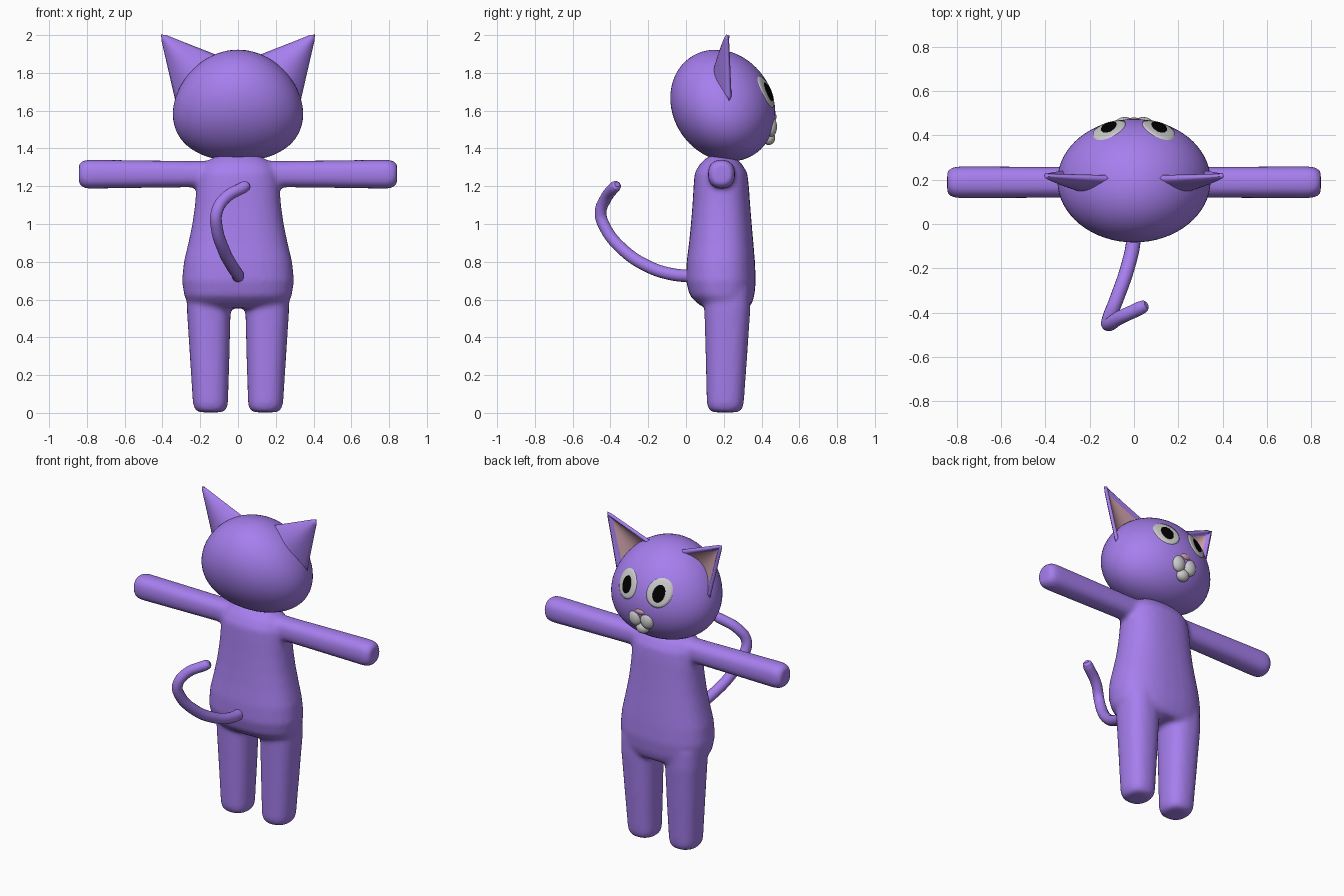
import bpy, bmesh, math
from mathutils import Vector

if "Cube" in bpy.data.objects:
    bpy.data.objects.remove(bpy.data.objects["Cube"])


def material(name, rgb):
    m = bpy.data.materials.new(name)
    m.diffuse_color = (*rgb, 1)
    m.use_nodes = True
    m.node_tree.nodes["Principled BSDF"].inputs["Base Color"].default_value = m.diffuse_color
    return m


PURPLE = material("purple", (0.38, 0.21, 0.85))
PINK = material("pink", (0.62, 0.36, 0.40))
BLACK = material("black", (0.0, 0.0, 0.0))


def finish(bm, name, mat=None):
    bmesh.ops.recalc_face_normals(bm, faces=bm.faces)
    for f in bm.faces:
        f.smooth = True
    me = bpy.data.meshes.new(name)
    bm.to_mesh(me)
    bm.free()
    ob = bpy.data.objects.new(name, me)
    bpy.context.collection.objects.link(ob)
    if mat:
        me.materials.append(mat)
    return ob


def loft(bm, rings, a, b, power=2.4, n=32):
    """Skin rounded rings: (centre, half size along a, half size along b)."""
    loops = []
    for c, ra, rb in rings:
        loop = []
        for i in range(n):
            t = 2 * math.pi * i / n
            ca, sa = math.cos(t), math.sin(t)
            p = Vector(c)
            p += Vector(a) * ra * math.copysign(abs(ca) ** (2 / power), ca)
            p += Vector(b) * rb * math.copysign(abs(sa) ** (2 / power), sa)
            loop.append(bm.verts.new(p))
        loops.append(loop)
    for l0, l1 in zip(loops, loops[1:]):
        for i in range(n):
            bm.faces.new((l0[i], l0[(i + 1) % n], l1[(i + 1) % n], l1[i]))
    bm.faces.new(loops[0])
    bm.faces.new(loops[-1])


# Body: torso, legs and arms fused into one soft skin
X, Y, Z = (1, 0, 0), (0, 1, 0), (0, 0, 1)
bm = bmesh.new()
torso = [  # z, half width, back y, front y
    (0.555, 0.22, 0.10, 0.33), (0.58, 0.265, 0.06, 0.35), (0.62, 0.285, 0.02, 0.362),
    (0.70, 0.297, 0.0, 0.37), (0.80, 0.287, 0.003, 0.365), (0.90, 0.263, 0.016, 0.357),
    (1.00, 0.242, 0.026, 0.348), (1.10, 0.228, 0.034, 0.34), (1.20, 0.22, 0.04, 0.333),
    (1.27, 0.21, 0.045, 0.325), (1.32, 0.18, 0.075, 0.295), (1.36, 0.12, 0.12, 0.25)]
loft(bm, [((0, (y0 + y1) / 2, z), w, (y1 - y0) / 2) for z, w, y0, y1 in torso], X, Y)
for s in (-1, 1):
    leg = [(0.003, 0.145, 0.065, 0.07), (0.02, 0.145, 0.085, 0.09), (0.05, 0.146, 0.093, 0.098),
           (0.30, 0.15, 0.105, 0.11), (0.55, 0.155, 0.116, 0.122), (0.66, 0.155, 0.116, 0.122)]
    loft(bm, [((s * x, 0.17 + rb * 0.4 if z > 0.05 else 0.208, z), ra, rb)
              for z, x, ra, rb in leg], X, Y)
    arm = [(0.05, 0.072, 0.07), (0.25, 0.070, 0.07), (0.79, 0.077, 0.072),
           (0.82, 0.073, 0.068), (0.842, 0.055, 0.05)]
    loft(bm, [((s * x, 0.188, 1.264), ry, rz) for x, rz, ry in arm], Y, Z)
body = finish(bm, "body", PURPLE)
rm = body.modifiers.new("fuse", 'REMESH')
rm.mode = 'VOXEL'
rm.voxel_size = 0.014
rm.use_smooth_shade = True
sm = body.modifiers.new("soften", 'SMOOTH')
sm.factor = 0.5
sm.iterations = 8

# Head: sphere with heavy cheeks, tipped forward
HC, HR = Vector((0, 0.195, 1.627)), Vector((0.345, 0.278, 0.293))


def ball(name, centre, radius, mat=None, seg=32, warp=None):
    bm = bmesh.new()
    bmesh.ops.create_uvsphere(bm, u_segments=seg, v_segments=seg // 2, radius=1)
    for v in bm.verts:
        if warp:
            v.co.z += warp(v.co)
        v.co = Vector(v.co[i] * radius[i] + centre[i] for i in range(3))
    return finish(bm, name, mat)


def droop(p):
    return -0.154 * p.x ** 2 - 0.137 * p.y


ball("head", HC, HR, PURPLE, 64, droop)


def head_y(x, z):
    """Face surface depth at a given x and z."""
    u, v = (x - HC.x) / HR.x, 0.8
    for _ in range(12):
        w = (z - HC.z) / HR.z + 0.154 * u * u + 0.137 * v
        v = math.sqrt(max(0.0, 1 - u * u - w * w))
    return HC.y + HR.y * v


# Eyes: oval patches hugging the face
def patch(name, cx, cz, rx, rz, lift, mat=None, n=40, rings=6):
    bm = bmesh.new()
    mid = bm.verts.new((cx, head_y(cx, cz) + lift, cz))
    prev = None
    for k in range(1, rings + 2):
        r, h = (k / rings, lift) if k <= rings else (1.02, -0.01)
        loop = []
        for i in range(n):
            t = 2 * math.pi * i / n
            x, z = cx + rx * r * math.cos(t), cz + rz * r * math.sin(t)
            loop.append(bm.verts.new((x, head_y(x, z) + h, z)))
        for i in range(n):
            j = (i + 1) % n
            bm.faces.new((prev[i], prev[j], loop[j], loop[i]) if prev else (mid, loop[i], loop[j]))
        prev = loop
    ob = finish(bm, name, mat)
    if sum(p.normal.y for p in ob.data.polygons) < 0:
        ob.data.flip_normals()


# Ears: cupped triangles opening forward, with a pink lining
def ear(name, s, inset, lift, thick, mat, n=14):
    A, B, T = (Vector(p) for p in ((0.105, 0.212, 1.885), (0.325, 0.235, 1.655), (0.403, 0.222, 2.0)))
    bm = bmesh.new()
    grid = []
    for i in range(n + 1):
        t = (i / n) * (1 - 2.2 * inset)
        row = []
        for j in range(n + 1):
            f = inset / (1 - t) + (1 - 2 * inset / (1 - t)) * j / n if t < 1 else 0.5
            a, b = (1 - t) * (1 - f), (1 - t) * f
            p = A * a + B * b + T * t
            p.y += lift - 0.075 * 4 * f * (1 - f) * (1 - t) ** 0.8
            row.append(bm.verts.new((s * p.x, p.y, p.z)))
        grid.append(row)
    for i in range(n):
        for j in range(n):
            bm.faces.new((grid[i][j], grid[i][j + 1], grid[i + 1][j + 1], grid[i + 1][j]))
    bmesh.ops.remove_doubles(bm, verts=bm.verts, dist=0.0005)
    ob = finish(bm, name, mat)
    if sum(p.normal.y for p in ob.data.polygons) < 0:
        ob.data.flip_normals()
    if thick:
        so = ob.modifiers.new("thickness", 'SOLIDIFY')
        so.thickness = thick
        so.offset = 0


for s, side in ((-1, "left"), (1, "right")):
    patch(side + "_eye", s * 0.112, 1.70, 0.073, 0.082, 0.004)
    patch(side + "_pupil", s * 0.114, 1.70, 0.034, 0.048, 0.008, BLACK)
    ear(side + "_ear", s, 0.0, 0.0, 0.02, PURPLE)
    ear(side + "_ear_lining", s, 0.09, 0.014, 0.0, PINK)
    ball(side + "_muzzle", (s * 0.041, 0.45, 1.515), (0.045, 0.032, 0.053))

# Chin and nose
ball("chin", (0, 0.438, 1.455), (0.042, 0.034, 0.037))
ball("nose", (0, 0.462, 1.567), (0.036, 0.018, 0.02), PINK)

# Tail: round tube swept along a curl
path = [(0, 0.05, 0.722), (-0.003, -0.08, 0.735), (-0.03, -0.2, 0.775), (-0.077, -0.335, 0.865),
        (-0.113, -0.43, 0.985), (-0.113, -0.452, 1.06), (-0.07, -0.425, 1.135),
        (0.03, -0.378, 1.195), (0.048, -0.368, 1.205), (0.056, -0.364, 1.21)]
cu = bpy.data.curves.new("tail", 'CURVE')
cu.dimensions = '3D'
cu.bevel_depth = 0.033
cu.bevel_resolution = 6
cu.use_fill_caps = True
cu.resolution_u = 10
sp = cu.splines.new('BEZIER')
sp.bezier_points.add(len(path) - 1)
for i, (bp, co) in enumerate(zip(sp.bezier_points, path)):
    bp.co = co
    bp.handle_left_type = bp.handle_right_type = 'AUTO'
    bp.radius = {8: 0.8, 9: 0.45}.get(i, 1.0 - 0.01 * i)
sp.use_smooth = True
cu.materials.append(PURPLE)
tail = bpy.data.objects.new("tail", cu)
bpy.context.collection.objects.link(tail)
